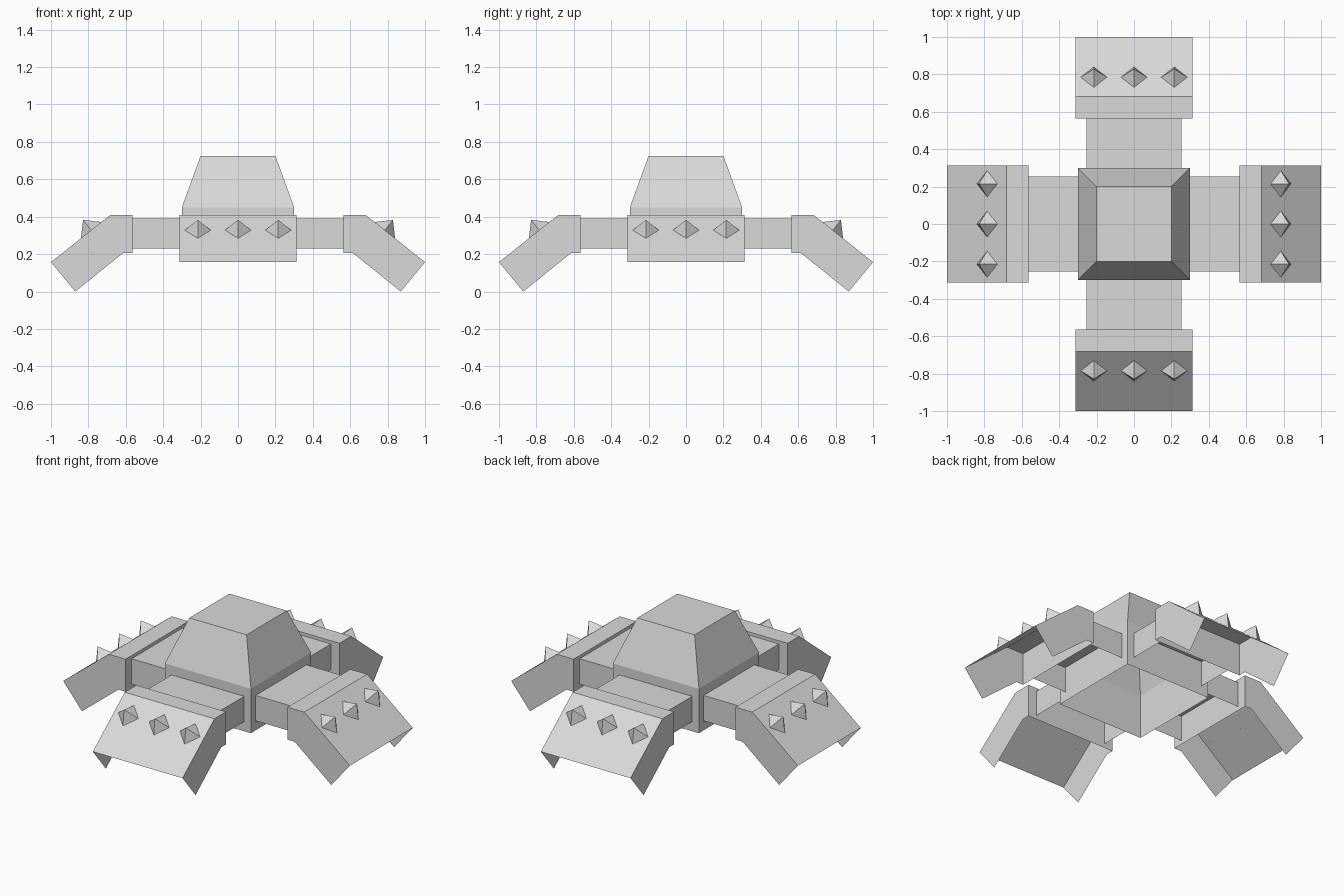
import bpy
import bmesh
from math import pi
from mathutils import Vector, Matrix

cube = bpy.data.objects.get("Cube")
if cube:
    bpy.data.objects.remove(cube, do_unlink=True)

grey = bpy.data.materials.new("light_grey")
grey.use_nodes = True
grey.diffuse_color = (0.7, 0.7, 0.7, 1)
grey.node_tree.nodes["Principled BSDF"].inputs["Base Color"].default_value = (0.7, 0.7, 0.7, 1)


def finish(name, bm, inside, turn=0.0):
    """Face everything away from the inside point, turn about z, make the object."""
    bm.normal_update()
    for f in bm.faces:
        if f.normal.dot(f.calc_center_median() - Vector(inside)) < 0:
            f.normal_flip()
    bm.transform(Matrix.Rotation(turn, 4, 'Z'))
    mesh = bpy.data.meshes.new(name)
    bm.to_mesh(mesh)
    bm.free()
    mesh.materials.append(grey)
    obj = bpy.data.objects.new(name, mesh)
    bpy.context.collection.objects.link(obj)


def strip(profile, half_width, panels, sides):
    """Sweep an xz profile across y; panels are the profile edges to skin."""
    bm = bmesh.new()
    rows = [[bm.verts.new((x, y, z)) for x, z in profile]
            for y in (-half_width, half_width)]
    count = len(profile)
    for i in panels:
        j = (i + 1) % count
        bm.faces.new((rows[0][i], rows[0][j], rows[1][j], rows[1][i]))
    if sides:
        for row in rows:
            bm.faces.new(row)
    return bm


# Hollow body: straight walls, tapered cab, open underneath
bm = bmesh.new()
rings = []
for half, z in ((0.3, 0.17), (0.3, 0.45), (0.2, 0.725)):
    rings.append([bm.verts.new((sx * half, sy * half, z))
                  for sx, sy in ((-1, -1), (1, -1), (1, 1), (-1, 1))])
for low, high in zip(rings, rings[1:]):
    for i in range(4):
        j = (i + 1) % 4
        bm.faces.new((low[i], low[j], high[j], high[i]))
bm.faces.new(rings[-1])
finish("body", bm, (0, 0, 0.35))

# Foot outline: inner wall, flat top, slope, open end and underside
FOOT = [(0.565, 0.205), (0.565, 0.41), (0.682, 0.41),
        (1.0, 0.157), (0.87, 0.0), (0.615, 0.205)]
ARM = [(0.3, 0.23), (0.3, 0.39), (0.565, 0.39), (0.565, 0.23)]
along = (Vector((1.0, 0, 0.157)) - Vector((0.682, 0, 0.41))).normalized()
across = Vector((0, 1, 0))
outward = along.cross(across)
if outward.z < 0:
    outward.negate()

for k, side in enumerate(("left", "back", "right", "front")):
    turn = k * pi / 2
    finish(side + "_arm", strip(ARM, 0.253, (1,), True), (0.43, 0, 0.25), turn)
    finish(side + "_foot", strip(FOOT, 0.313, (0, 1, 2), True), (0.7, 0, 0.25), turn)

    # Row of three four-sided spikes on the slope
    for n in (-1, 0, 1):
        base = Vector((0.785, n * 0.215, 0.328))
        bm = bmesh.new()
        tip = bm.verts.new(base + outward * 0.07)
        ring = [bm.verts.new(base + d * 0.07)
                for d in (along, across, -along, -across)]
        for i in range(4):
            bm.faces.new((ring[i], ring[(i + 1) % 4], tip))
        finish(f"{side}_spike_{n + 2}", bm, base, turn)
